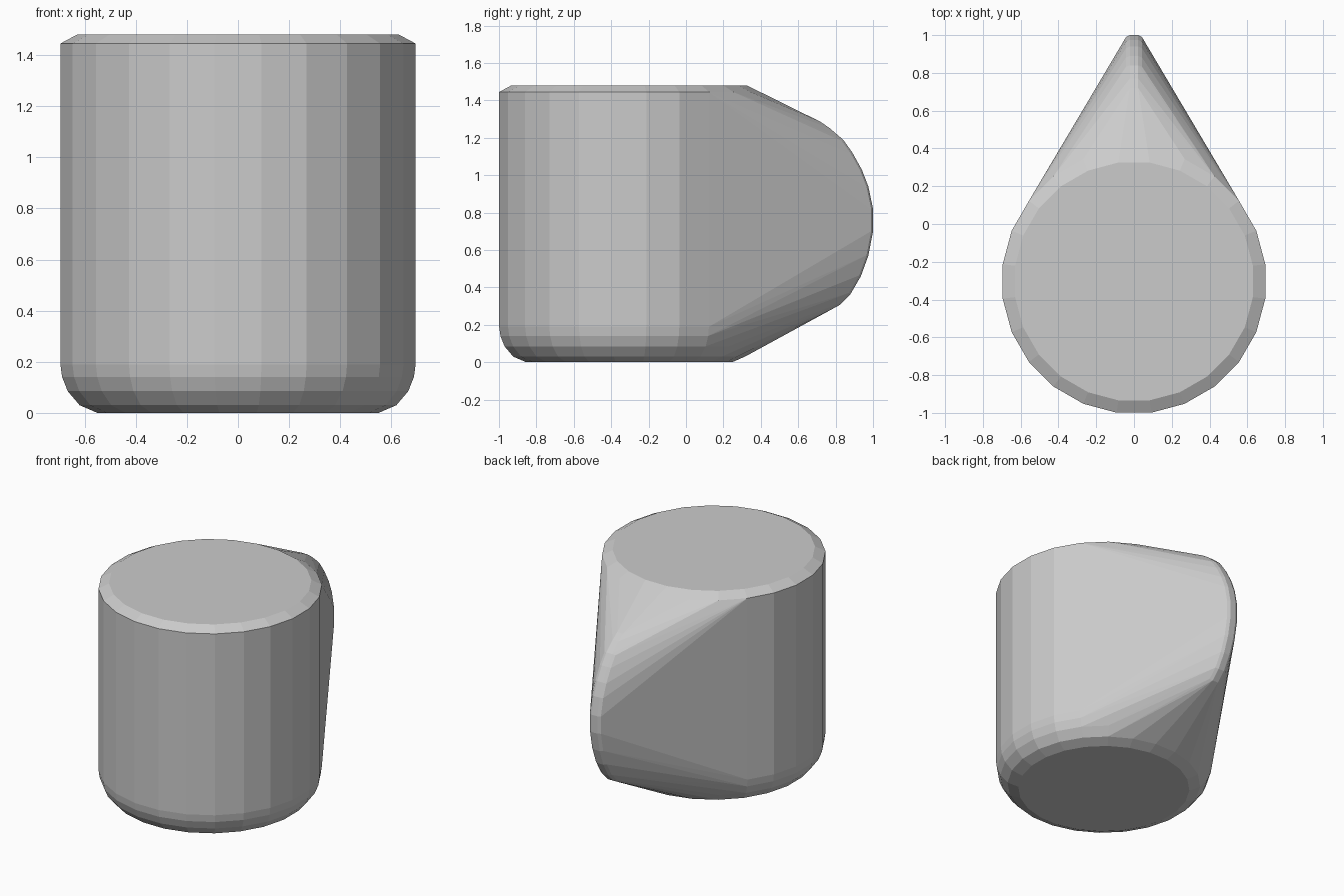
import bpy, bmesh, math
from mathutils import Vector

if "Cube" in bpy.data.objects:
    bpy.data.objects.remove(bpy.data.objects["Cube"])

CENTRE_Y, SIDES = -0.304, 24
bm = bmesh.new()

# Round body: rings of (radius, height) from the rounded base to the bevelled rim
rings = [(0.555, 0.0), (0.625, 0.03), (0.672, 0.085), (0.694, 0.14),
         (0.701, 0.19), (0.701, 1.445), (0.635, 1.48)]
for r, z in rings:
    for i in range(SIDES):
        a = 2 * math.pi * (i + 0.5) / SIDES
        bm.verts.new((r * math.cos(a), CENTRE_Y + r * math.sin(a), z))

# Narrow rounded spine at the back: outer (y, z) path with a small curved section
path = [(0.72, 1.285), (0.77, 1.25), (0.84, 1.19), (0.89, 1.12), (0.94, 1.03),
        (0.975, 0.94), (1.0, 0.82), (1.0, 0.70), (0.975, 0.57), (0.935, 0.46),
        (0.88, 0.365), (0.82, 0.305), (0.72, 0.25)]
section = [(0.022, 0.0), (0.042, 0.01), (0.054, 0.032)]
for k, (y, z) in enumerate(path):
    p, q = path[max(k - 1, 0)], path[min(k + 1, len(path) - 1)]
    t = Vector((q[0] - p[0], q[1] - p[1])).normalized()
    inward = Vector((t.y, -t.x))
    for x, depth in section:
        for s in (-1, 1):
            bm.verts.new((s * x, y + inward.x * depth, z + inward.y * depth))

# One convex skin wraps body and spine
hull = bmesh.ops.convex_hull(bm, input=bm.verts[:])
inside = {g for g in hull["geom_interior"] + hull["geom_unused"]
          if isinstance(g, bmesh.types.BMVert)}
bmesh.ops.delete(bm, geom=list(inside), context='VERTS')
bmesh.ops.dissolve_limit(bm, angle_limit=math.radians(0.5),
                         verts=bm.verts[:], edges=bm.edges[:])
bmesh.ops.recalc_face_normals(bm, faces=bm.faces[:])

mesh = bpy.data.meshes.new("teardrop_body")
bm.to_mesh(mesh)
bm.free()
body = bpy.data.objects.new("teardrop_body", mesh)
bpy.context.collection.objects.link(body)
